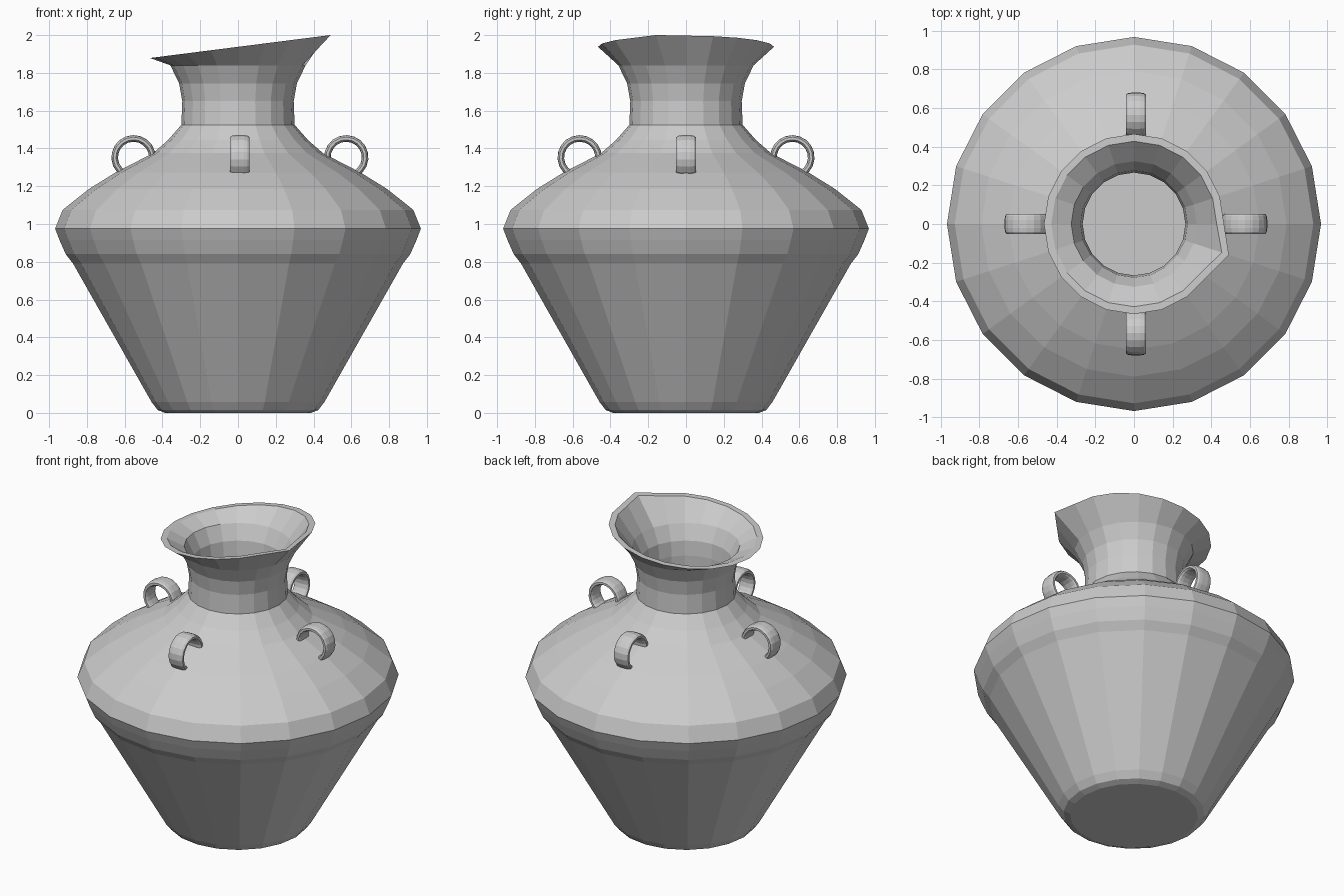
import bpy, bmesh
from math import cos, sin, radians, pi
from mathutils import Vector, Matrix

if "Cube" in bpy.data.objects:
    bpy.data.objects.remove(bpy.data.objects["Cube"])

SIDES = 20

# wall profile (radius, height): outside going up, then inside going down
OUTER = [(0.386, 0), (0.425, 0.015), (0.458, 0.058), (0.873, 0.79), (0.912, 0.84),
         (0.945, 0.915), (0.968, 0.975), (0.928, 1.075), (0.79, 1.185), (0.65, 1.272),
         (0.45, 1.375), (0.37, 1.445), (0.30, 1.525), (0.295, 1.65), (0.312, 1.745),
         (0.358, 1.84), (0.466, None)]
INNER = [(0.428, None), (0.325, 1.84), (0.277, 1.745), (0.266, 1.65), (0.266, 1.525),
         (0.34, 1.42), (0.62, 1.24), (0.89, 1.06), (0.925, 0.975), (0.84, 0.80),
         (0.44, 0.09), (0.38, 0.045)]


def add_object(bm, name):
    mesh = bpy.data.meshes.new(name)
    bm.to_mesh(mesh)
    bm.free()
    ob = bpy.data.objects.new(name, mesh)
    bpy.context.collection.objects.link(ob)
    return ob


def build_vase():
    bm = bmesh.new()
    rings = []
    for r, z in OUTER + INNER:
        ring = []
        for k in range(SIDES):
            a = 2 * pi * k / SIDES
            rr = r
            if z is None and k == SIDES - 1:      # pulled-out spout corner
                rr += 0.05
            x, y = rr * cos(a), rr * sin(a)
            # the rim lies in a tilted plane
            ring.append(bm.verts.new((x, y, 1.938 + 0.127 * x if z is None else z)))
        rings.append(ring)
    for lo, hi in zip(rings, rings[1:]):
        for k in range(SIDES):
            n = (k + 1) % SIDES
            bm.faces.new((lo[k], lo[n], hi[n], hi[k]))
    bm.faces.new(rings[0])      # underside
    bm.faces.new(rings[-1])     # inside floor
    bmesh.ops.recalc_face_normals(bm, faces=bm.faces)
    return bm


def split(bm, p, q, r):
    """Break a shell along the plane through three points: (above, below)."""
    p, q, r = Vector(p), Vector(q), Vector(r)
    n = (q - p).cross(r - p).normalized()
    if n.z < 0:
        n = -n
    other = bm.copy()
    for half, outer in ((bm, False), (other, True)):
        bmesh.ops.bisect_plane(half, geom=half.verts[:] + half.edges[:] + half.faces[:],
                               plane_co=p, plane_no=n, dist=1e-5,
                               clear_outer=outer, clear_inner=not outer)
    return bm, other


# broken vase: each crack takes one shard off the remainder
CRACKS = [
    ((-0.05, -0.29, 1.60), (0.80, 0.0, 1.18), (0.50, 0.67, 0.70)),
    ((-0.27, -0.15, 1.52), (0.75, -0.45, 0.78), (0.52, 0.64, 0.66)),
    ((-0.48, -0.487, 1.25), (0.0, -0.83, 0.73), (0.50, 0.03, 0.12)),
    ((-0.69, -0.66, 0.97), (-0.20, -0.40, 0.02), (0.26, 0.09, 0.03)),
]
rest = build_vase()
for i, crack in enumerate(CRACKS):
    shard, rest = split(rest, *crack)
    add_object(shard, f"vase_shard_{i + 1}")
add_object(rest, "vase_shard_base")


# ring handles: open C-shaped bands standing on the shoulder
def handle(name, turn, offset):
    steps, section = 14, 12
    bm = bmesh.new()
    rings = []
    for i in range(steps + 1):
        a = radians(-62 + (202 + 62) * i / steps)
        ring = []
        for j in range(section):
            t = 2 * pi * (j + 0.5) / section
            c, s = cos(t), sin(t)
            # rounded flat cross-section
            w = 0.053 * abs(c) ** 0.7 * (1 if c > 0 else -1)
            h = 0.018 * abs(s) ** 0.7 * (1 if s > 0 else -1)
            rad = 0.100 + h
            ring.append(bm.verts.new((0.563 + rad * cos(a), w, 1.353 + rad * sin(a))))
        rings.append(ring)
    for a, b in zip(rings, rings[1:]):
        for j in range(section):
            n = (j + 1) % section
            bm.faces.new((a[j], a[n], b[n], b[j]))
    bm.faces.new(rings[0])
    bm.faces.new(rings[-1])
    bmesh.ops.recalc_face_normals(bm, faces=bm.faces)
    bm.transform(Matrix.Translation((offset, 0, 0)) @ Matrix.Rotation(radians(turn), 4, 'Z'))
    add_object(bm, name)


for name, turn in (("right_handle", 0), ("back_handle", 90),
                   ("left_handle", 180), ("front_handle", 270)):
    handle(name, turn, 0.01)
